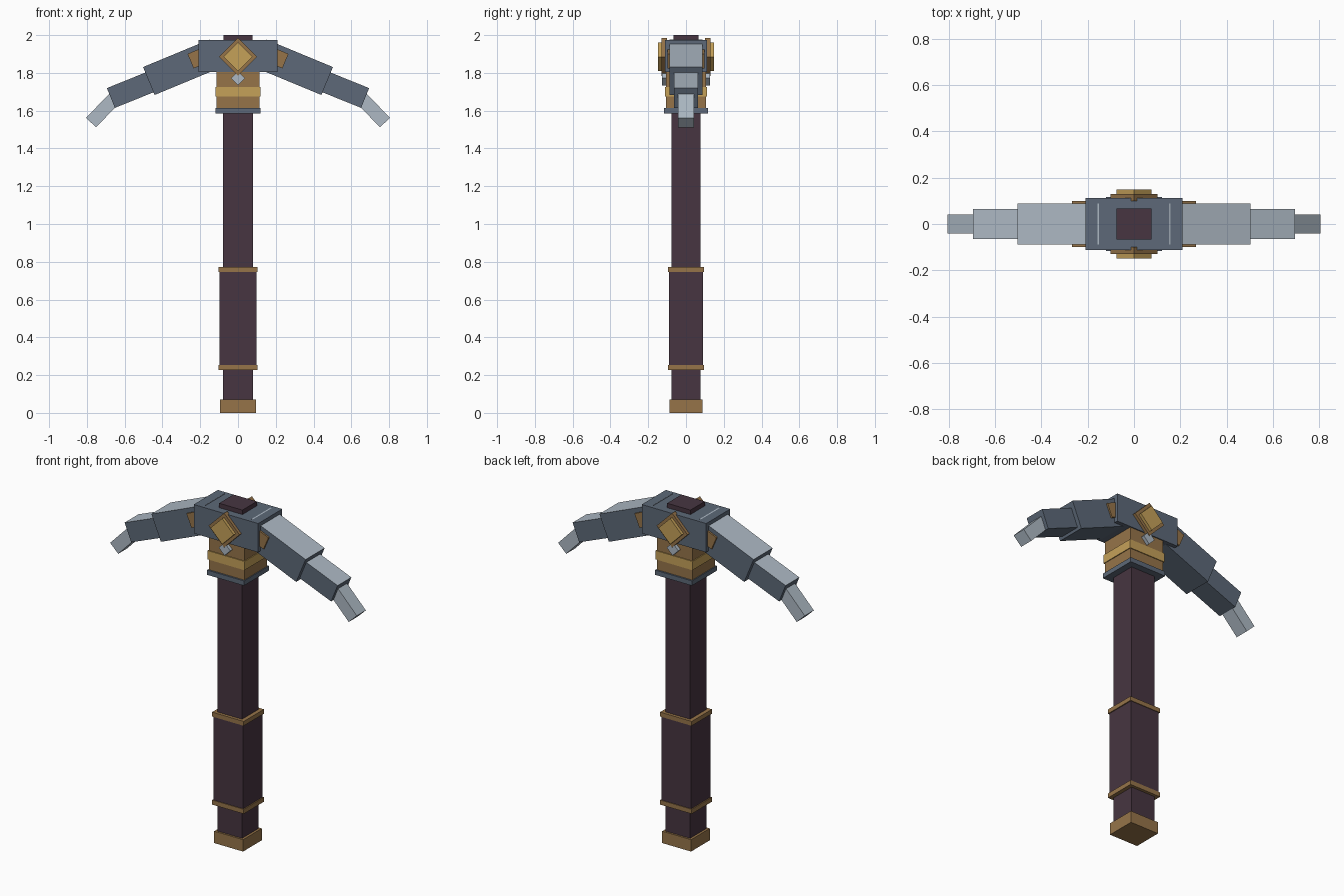
import bpy, bmesh
from math import radians, cos, sin
from mathutils import Matrix

if "Cube" in bpy.data.objects:
    bpy.data.objects.remove(bpy.data.objects["Cube"], do_unlink=True)


def material(name, rgb):
    """Flat colour from 0-255 display values."""
    lin = [((c / 255 + 0.055) / 1.055) ** 2.4 for c in rgb] + [1]
    m = bpy.data.materials.new(name)
    m.use_nodes = True
    m.diffuse_color = lin
    bsdf = m.node_tree.nodes["Principled BSDF"]
    bsdf.inputs["Base Color"].default_value = lin
    return m


WOOD = material("dark_wood", (71, 53, 65))
BRONZE = material("bronze", (150, 116, 73))
GOLD = material("gold", (197, 161, 89))
STEEL = material("dark_steel", (93, 105, 120))
BRIGHT = material("bright_steel", (173, 185, 196))


def box(name, size, center, mat, angle=0, top_mat=None):
    """Box turned about y; top_mat colours its upper face."""
    bm = bmesh.new()
    bmesh.ops.create_cube(bm, size=1, matrix=Matrix.Diagonal((*size, 1)))
    bm.normal_update()
    if top_mat:
        for f in bm.faces:
            f.material_index = int(f.normal.z > 0.5)
    bm.transform(Matrix.Rotation(radians(angle), 4, 'Y'))
    mesh = bpy.data.meshes.new(name)
    bm.to_mesh(mesh)
    bm.free()
    mesh.materials.append(mat)
    if top_mat:
        mesh.materials.append(top_mat)
    ob = bpy.data.objects.new(name, mesh)
    ob.location = center
    bpy.context.collection.objects.link(ob)
    return ob


def block(name, hx, hy, z0, z1, mat):
    """Upright box centred on the handle axis."""
    return box(name, (2 * hx, 2 * hy, z1 - z0), (0, 0, (z0 + z1) / 2), mat)


# Handle, from pommel to top
block("pommel", 0.094, 0.087, 0, 0.07, BRONZE)
block("shaft", 0.08, 0.076, 0.05, 1.7, WOOD)
block("grip", 0.097, 0.09, 0.24, 0.76, WOOD)
block("lower_grip_band", 0.103, 0.094, 0.227, 0.254, BRONZE)
block("upper_grip_band", 0.103, 0.094, 0.746, 0.772, BRONZE)

# Collar and head
block("collar_ring", 0.12, 0.116, 1.585, 1.613, STEEL)
block("collar", 0.115, 0.106, 1.6, 1.82, BRONZE)
block("collar_band", 0.12, 0.111, 1.674, 1.726, GOLD)
block("head_block", 0.21, 0.112, 1.804, 1.974, STEEL)
block("shaft_cap", 0.076, 0.067, 1.95, 2.0, WOOD)


def arm_part(name, side, end, length, depth, thick, angle, mat, top=None):
    """Box whose outer end face is centred on end = (x, z)."""
    a = radians(angle)
    x = end[0] - cos(a) * length / 2
    z = end[1] + sin(a) * length / 2
    box(name, (length, depth, thick), (side * x, 0, z), mat, side * angle, top)


# Two mirrored arms
for side, word in ((1, "left"), (-1, "right")):
    arm_part(word + "_inner_arm", side, (0.472, 1.757), 0.38, 0.177, 0.16, 22.5, STEEL, BRIGHT)
    arm_part(word + "_outer_arm", side, (0.673, 1.667), 0.24, 0.128, 0.113, 22, STEEL, BRIGHT)
    arm_part(word + "_tip", side, (0.778, 1.537), 0.18, 0.084, 0.073, 46, BRIGHT)
    arm_part(word + "_arm_plate", side, (0.251, 1.862), 0.09, 0.197, 0.083, 23, BRONZE)

# Diamond ornaments on front and back
for side, word in ((-1, "front"), (1, "back")):
    for name, half_diag, y0, y1, z, mat in (
            ("diamond_frame", 0.101, 0.1, 0.13, 1.885, BRONZE),
            ("diamond_gem", 0.076, 0.11, 0.148, 1.885, GOLD),
            ("small_diamond", 0.038, 0.09, 0.126, 1.772, BRIGHT)):
        edge = half_diag * 2 ** 0.5
        box(word + "_" + name, (edge, y1 - y0, edge), (0, side * (y0 + y1) / 2, z), mat, 45)
